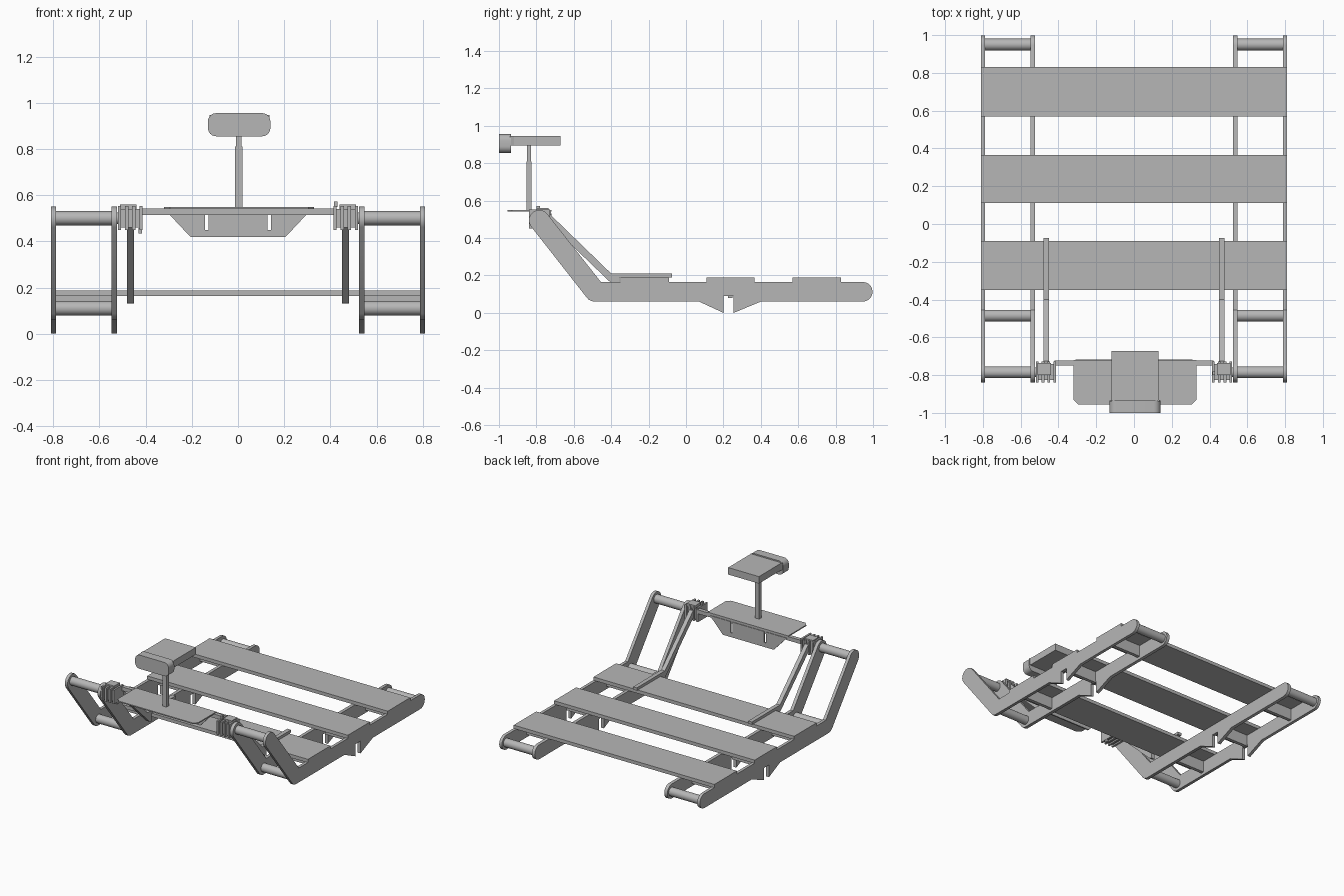
import bpy, bmesh, math
from mathutils import Vector

old = bpy.data.objects.get("Cube")
if old:
    bpy.data.objects.remove(old)

GREY = (0.47, 0.47, 0.47, 1)
mat = bpy.data.materials.new("plain grey")
mat.use_nodes = True
mat.diffuse_color = GREY
mat.node_tree.nodes["Principled BSDF"].inputs["Base Color"].default_value = GREY


def finish(bm, name, smooth=False):
    bmesh.ops.recalc_face_normals(bm, faces=bm.faces)
    me = bpy.data.meshes.new(name)
    bm.to_mesh(me)
    bm.free()
    me.materials.append(mat)
    ob = bpy.data.objects.new(name, me)
    bpy.context.collection.objects.link(ob)
    if smooth:
        bpy.ops.object.select_all(action='DESELECT')
        ob.select_set(True)
        bpy.context.view_layer.objects.active = ob
        bpy.ops.object.shade_smooth_by_angle(angle=math.radians(30))
    return ob


def prism(name, pts, axis, lo, hi, smooth=False):
    """Extrude a flat outline along an axis from lo to hi."""
    place = {'x': lambda a, b, c: (c, a, b),
             'y': lambda a, b, c: (a, c, b),
             'z': lambda a, b, c: (a, b, c)}[axis]
    bm = bmesh.new()
    face = bm.faces.new([bm.verts.new(place(a, b, lo)) for a, b in pts])
    ext = bmesh.ops.extrude_face_region(bm, geom=[face])
    shift = Vector(place(0, 0, hi - lo))
    bmesh.ops.translate(bm, vec=shift,
                        verts=[g for g in ext['geom'] if isinstance(g, bmesh.types.BMVert)])
    return finish(bm, name, smooth)


def box(name, x0, x1, y0, y1, z0, z1):
    return prism(name, [(x0, y0), (x1, y0), (x1, y1), (x0, y1)], 'z', z0, z1)


def arc(cx, cy, r, start, end, n=10):
    angles = [math.radians(start + (end - start) * i / n) for i in range(n + 1)]
    return [(cx + r * math.cos(t), cy + r * math.sin(t)) for t in angles]


def rounded(x0, x1, y0, y1, r):
    return (arc(x1 - r, y0 + r, r, -90, 0, 6) + arc(x1 - r, y1 - r, r, 0, 90, 6)
            + arc(x0 + r, y1 - r, r, 90, 180, 6) + arc(x0 + r, y0 + r, r, 180, 270, 6))


def rod(name, y, z, r, x0, x1):
    return prism(name, arc(y, z, r, 0, 345, 23), 'x', x0, x1, True)


# Bent side rail outline with a notched foot and rounded ends
rail = (arc(0.945, 0.1125, 0.0525, -90, 90)
        + [(-0.455, 0.165)]
        + arc(-0.785, 0.495, 0.055, 38, 218)
        + [(-0.535, 0.087), (-0.52, 0.07), (-0.495, 0.06), (0.07, 0.06), (0.20, 0.0),
           (0.20, 0.09), (0.255, 0.09), (0.255, 0.0), (0.40, 0.06)])

# Lever outline: sloping bar with a flat pad resting on the front plank
lever = [(-0.76, 0.52), (-0.725, 0.525), (-0.40, 0.21), (-0.075, 0.21), (-0.075, 0.19),
         (-0.355, 0.19), (-0.355, 0.13), (-0.375, 0.135), (-0.745, 0.49)]

planks = {"front": (-0.35, -0.09), "middle": (0.11, 0.365), "rear": (0.57, 0.83)}

for s, side in ((1, "left"), (-1, "right")):
    def span(a, b):
        return sorted((s * a, s * b))

    prism(side + "_outer_rail", rail, 'x', *span(0.788, 0.81), True)
    prism(side + "_inner_rail", rail, 'x', *span(0.523, 0.547), True)

    # Round spacers between the rail pair
    for label, y, z in (("rear", 0.95, 0.1125), ("corner", -0.485, 0.11), ("top", -0.785, 0.50)):
        rod(f"{side}_{label}_spacer", y, z, 0.031, *span(0.545, 0.79))

    # Upright webs under the planks
    for label, (y0, y1) in planks.items():
        mid = (y0 + y1) / 2
        box(f"{side}_{label}_web", *span(0.545, 0.79), mid - 0.012, mid + 0.012, 0.08, 0.163)

    prism(side + "_lever", lever, 'x', *span(0.45, 0.48))

    # Ribbed clamp block at the top of the lever
    box(side + "_clamp_core", *span(0.425, 0.515), -0.825, -0.74, 0.46, 0.54)
    for i in range(4):
        x = 0.413 + i * 0.031
        box(f"{side}_clamp_rib_{i + 1}", *span(x, x + 0.014), -0.84, -0.728, 0.45, 0.552)
    box(side + "_clamp_cap", *span(0.44, 0.51), -0.80, -0.735, 0.54, 0.56)
    rod(side + "_clamp_pivot", -0.785, 0.50, 0.025, *span(0.51, 0.53))
    z = 0.56 if s > 0 else 0.445
    box(side + "_clamp_bolt", *span(0.415, 0.43), -0.80, -0.78, z - 0.012, z + 0.012)

# Wide planks
for label, (y0, y1) in planks.items():
    box(label + "_plank", -0.81, 0.81, y0, y1, 0.163, 0.188)

# Crossbar between the clamps
box("crossbar", -0.42, 0.42, -0.75, -0.722, 0.515, 0.543)

# Thin tray with clipped front corners
prism("tray", [(-0.32, -0.72), (0.33, -0.72), (0.33, -0.93), (0.305, -0.955),
               (-0.295, -0.955), (-0.32, -0.93)], 'z', 0.541, 0.549)

# Slotted flap hanging from the crossbar
flap = [(-0.31, 0.53), (-0.205, 0.418), (0.205, 0.418), (0.31, 0.53)]
for x in (0.135, -0.135):
    flap += [(x + 0.008, 0.53), (x + 0.008, 0.45), (x - 0.008, 0.45), (x - 0.008, 0.53)]
prism("flap", flap, 'y', -0.728, -0.718)

# Post carrying the head
box("post", -0.013, 0.019, -0.852, -0.825, 0.545, 0.81)
box("post_neck", -0.009, 0.015, -0.85, -0.828, 0.81, 0.90)

# Head: flat body with a rounded front
prism("head_body", [(-0.118, -0.672), (0.13, -0.672), (0.13, -0.92), (0.136, -0.94),
                    (-0.124, -0.94), (-0.118, -0.92)], 'z', 0.895, 0.946)
prism("head_front", rounded(-0.13, 0.14, 0.855, 0.955, 0.035), 'y', -1.0, -0.935, True)
